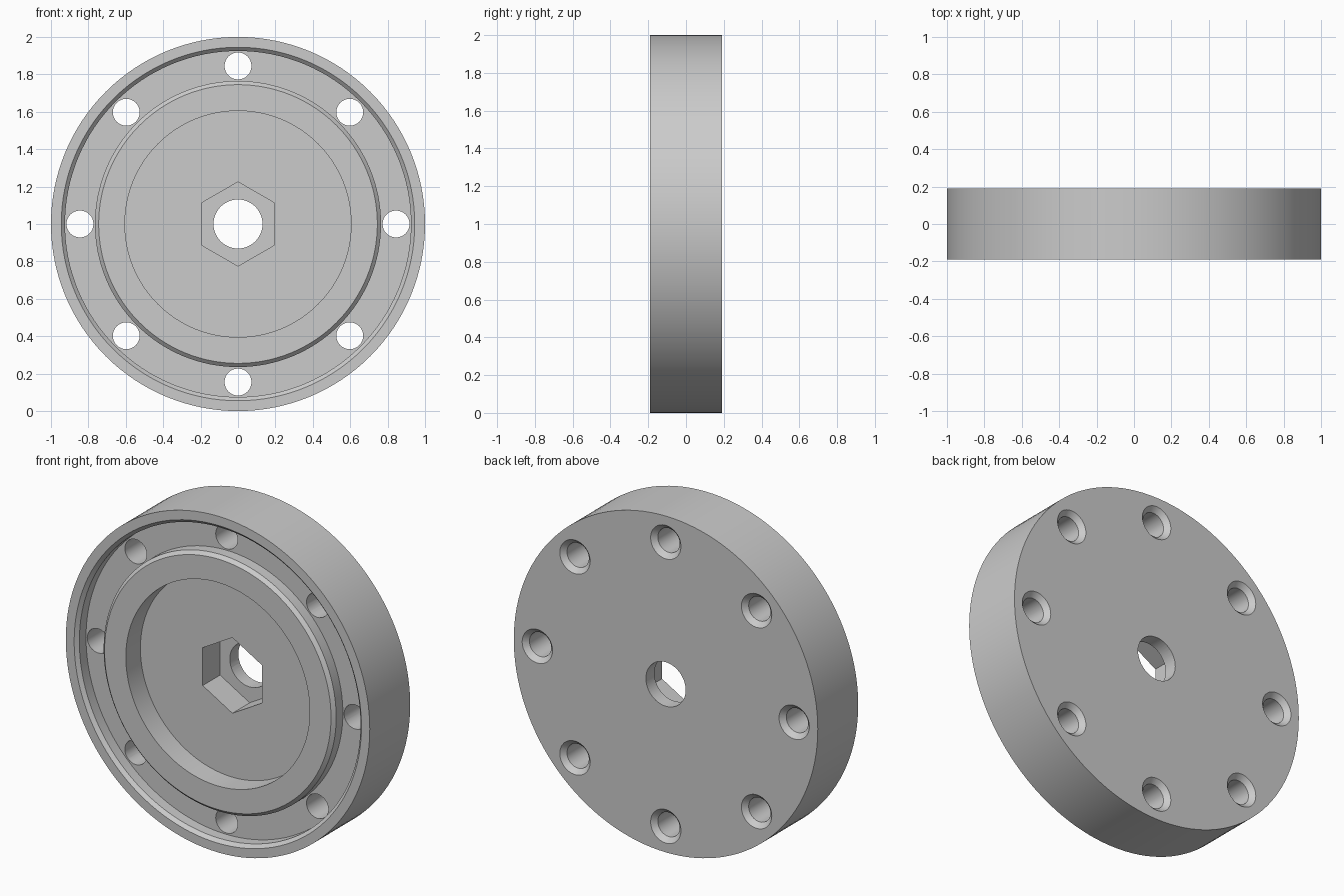
import bpy, bmesh, math
from mathutils import Matrix, Vector

cube = bpy.data.objects.get("Cube")
if cube:
    bpy.data.objects.remove(cube, do_unlink=True)

FRONT, BACK = -0.19, 0.19
CENTRE = Vector((0, 0, 1))

grey = bpy.data.materials.new("plain grey")
grey.use_nodes = True
grey.diffuse_color = (0.6, 0.6, 0.6, 1)
grey.node_tree.nodes["Principled BSDF"].inputs["Base Color"].default_value = (0.6, 0.6, 0.6, 1)


def lathe(name, profile, steps, centre=CENTRE, turn=0):
    """Revolve (radius, y) points, starting and ending on the axis, about the y axis."""
    bm = bmesh.new()
    verts = [bm.verts.new((r, y, 0)) for r, y in profile]
    edges = [bm.edges.new(pair) for pair in zip(verts, verts[1:])]
    bmesh.ops.spin(bm, geom=verts + edges, cent=(0, 0, 0), axis=(0, 1, 0),
                   angle=math.tau, steps=steps, use_duplicate=False)
    bmesh.ops.remove_doubles(bm, verts=bm.verts, dist=1e-5)
    bmesh.ops.dissolve_degenerate(bm, edges=bm.edges, dist=1e-6)
    bmesh.ops.recalc_face_normals(bm, faces=bm.faces)
    bm.transform(Matrix.Translation(centre) @ Matrix.Rotation(turn, 4, 'Y'))
    mesh = bpy.data.meshes.new(name)
    bm.to_mesh(mesh)
    bm.free()
    mesh.materials.append(grey)
    obj = bpy.data.objects.new(name, mesh)
    bpy.context.collection.objects.link(obj)
    return obj


def cut(body, cutter):
    """Subtract the cutter from the body and discard it."""
    cutter.hide_render = True
    mod = body.modifiers.new("cut", 'BOOLEAN')
    mod.operation = 'DIFFERENCE'
    mod.solver = 'EXACT'
    mod.object = cutter
    bpy.context.view_layer.objects.active = body
    bpy.ops.object.modifier_apply(modifier=mod.name)
    bpy.data.objects.remove(cutter, do_unlink=True)


# Disc with rim, ring groove with chamfered lips, raised hub and round recess
recess, groove, lip = FRONT + 0.137, FRONT + 0.083, 0.02
flange = lathe("flange_disc", [
    (0, recess), (0.605, recess), (0.605, FRONT),
    (0.765 - lip, FRONT), (0.765, FRONT + lip), (0.765, groove),
    (0.925, groove), (0.925, FRONT + lip), (0.925 + lip, FRONT),
    (1, FRONT), (1, BACK), (0, BACK)], 128)

# Hexagonal pocket and centre bore
hex_r = 0.225
cut(flange, lathe("hex_cutter", [(0, FRONT), (hex_r, FRONT), (hex_r, 0.11), (0, 0.11)],
                  6, turn=math.pi / 6 + math.pi / 3))
cut(flange, lathe("bore_cutter", [(0, -0.3), (0.131, -0.3), (0.131, 0.3), (0, 0.3)], 48))

# Eight bolt holes, countersunk at the back
hole, sink = 0.072, 0.028
for i in range(8):
    a = i * math.tau / 8
    spot = CENTRE + Vector((math.cos(a), 0, math.sin(a))) * 0.845
    cut(flange, lathe("bolt_cutter", [
        (0, -0.3), (hole, -0.3), (hole, BACK - sink), (hole + sink, BACK),
        (hole + sink, 0.3), (0, 0.3)], 32, spot))

# Smooth round walls, crisp edges
bpy.ops.object.select_all(action='DESELECT')
flange.select_set(True)
bpy.context.view_layer.objects.active = flange
bpy.ops.object.shade_smooth_by_angle(angle=math.radians(30))
